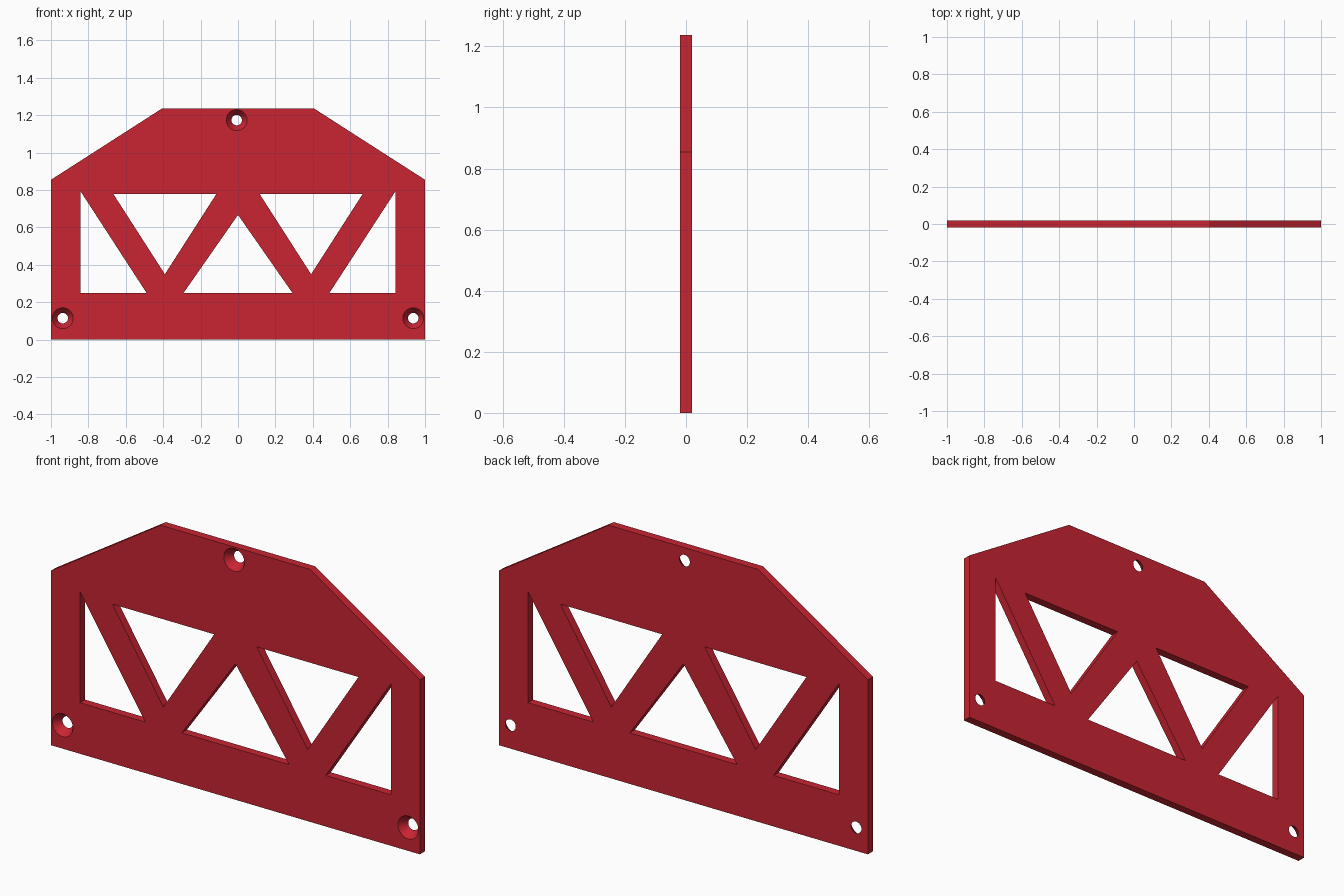
import bpy, bmesh
from math import radians
from mathutils import Matrix

if "Cube" in bpy.data.objects:
    bpy.data.objects.remove(bpy.data.objects["Cube"])

HALF = 0.02   # half plate thickness


def add_prism(bm, points, half):
    """Closed prism from an x/z outline, running from y=-half to y=half."""
    front = [bm.verts.new((x, -half, z)) for x, z in points]
    back = [bm.verts.new((x, half, z)) for x, z in points]
    bm.faces.new(front)
    bm.faces.new(back[::-1])
    n = len(points)
    for i in range(n):
        j = (i + 1) % n
        bm.faces.new((front[j], front[i], back[i], back[j]))


def make_object(name, bm):
    bmesh.ops.recalc_face_normals(bm, faces=bm.faces)
    mesh = bpy.data.meshes.new(name)
    bm.to_mesh(mesh)
    bm.free()
    obj = bpy.data.objects.new(name, mesh)
    bpy.context.collection.objects.link(obj)
    return obj


# Plate outline
bm = bmesh.new()
add_prism(bm, [(-1, 0), (1, 0), (1, 0.855), (0.405, 1.237),
               (-0.405, 1.237), (-1, 0.855)], HALF)
plate = make_object("truss_plate", bm)

# Triangular windows between the truss struts
bm = bmesh.new()
for s in (-1, 1):
    add_prism(bm, [(s * 0.843, 0.25), (s * 0.843, 0.795), (s * 0.489, 0.25)], 0.1)
    add_prism(bm, [(s * 0.667, 0.78), (s * 0.115, 0.78), (s * 0.391, 0.35)], 0.1)
add_prism(bm, [(-0.291, 0.25), (0.291, 0.25), (0, 0.667)], 0.1)

# Countersunk screw holes, wide at the front
for x, z in ((-0.937, 0.115), (0.937, 0.115), (-0.007, 1.174)):
    bmesh.ops.create_cone(
        bm, cap_ends=True, segments=32, radius1=0.070, radius2=0.014, depth=0.08,
        matrix=Matrix.Translation((x, 0, z)) @ Matrix.Rotation(radians(-90), 4, 'X'))
cutter = make_object("opening_cutter", bm)
cutter.hide_render = True

# Cut the openings
mod = plate.modifiers.new("openings", 'BOOLEAN')
mod.operation = 'DIFFERENCE'
mod.solver = 'EXACT'
mod.object = cutter
bpy.context.view_layer.objects.active = plate
plate.select_set(True)
bpy.ops.object.modifier_apply(modifier=mod.name)
bpy.data.objects.remove(cutter)
bpy.ops.object.shade_smooth_by_angle(angle=radians(20))

# Red finish
red = bpy.data.materials.new("red")
red.diffuse_color = (0.58, 0.018, 0.032, 1)
red.use_nodes = True
red.node_tree.nodes["Principled BSDF"].inputs["Base Color"].default_value = red.diffuse_color
plate.data.materials.clear()
plate.data.materials.append(red)
